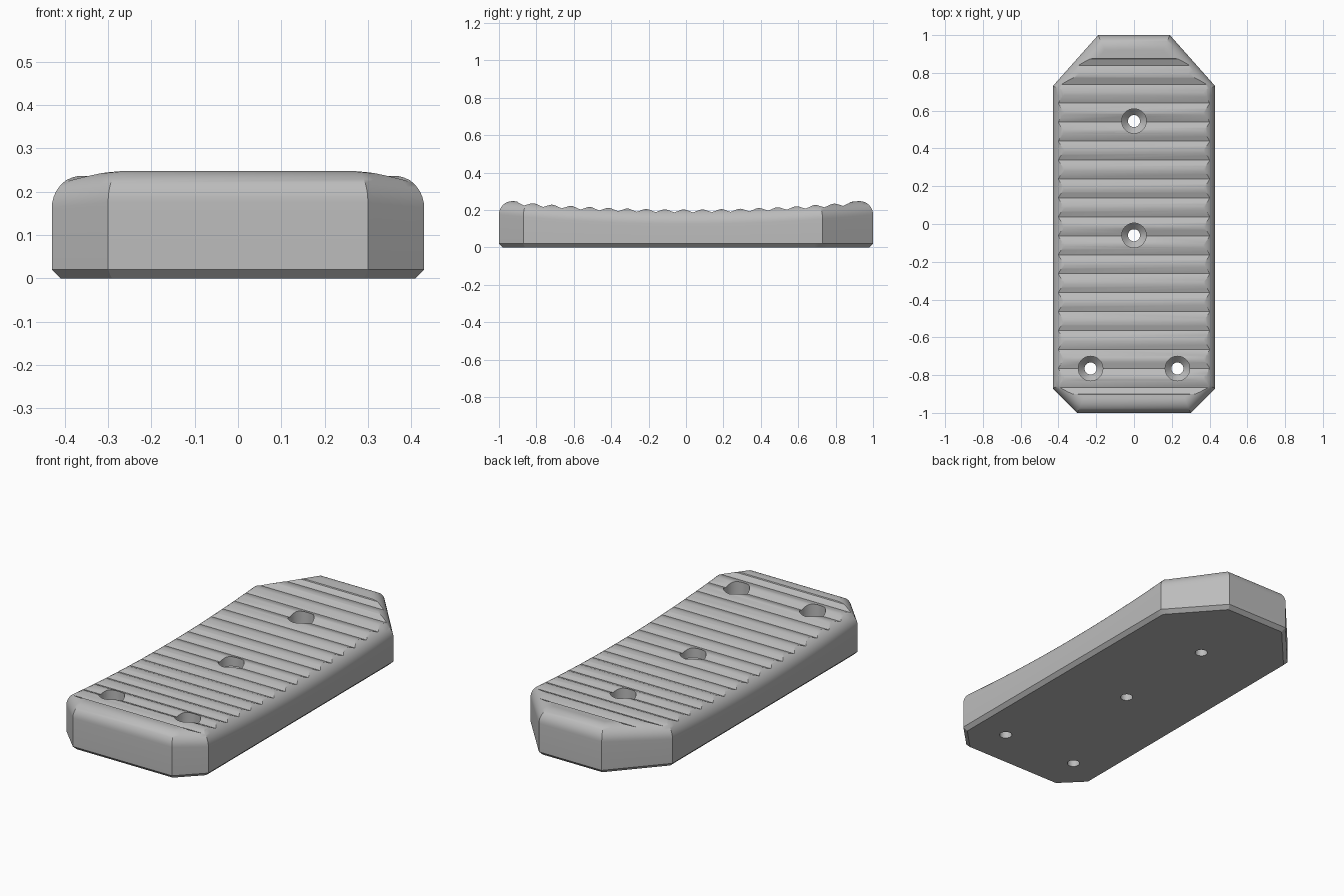
import bpy, bmesh, math
from mathutils import Vector

if "Cube" in bpy.data.objects:
    bpy.data.objects.remove(bpy.data.objects["Cube"], do_unlink=True)

grey = bpy.data.materials.new("Mid grey")
grey.use_nodes = True
grey.diffuse_color = (0.5, 0.5, 0.5, 1)
grey.node_tree.nodes["Principled BSDF"].inputs["Base Color"].default_value = (0.5, 0.5, 0.5, 1)

RADIUS = 0.08
CHAMFER = 0.02
CORNERS = [Vector(p) for p in ((0.30, -1), (0.43, -0.87), (0.43, 0.73), (0.19, 1))]
STEPS = (5, 40, 8)


def top_height(y):
    """Shallow dished top, lowest in the middle."""
    return 0.205 + 0.05 * y * y


def make_object(name, bm):
    bmesh.ops.recalc_face_normals(bm, faces=bm.faces)
    mesh = bpy.data.meshes.new(name)
    bm.to_mesh(mesh)
    bm.free()
    mesh.materials.append(grey)
    obj = bpy.data.objects.new(name, mesh)
    bpy.context.collection.objects.link(obj)
    return obj


def half_outline(d):
    """Right half of the eight-sided outline, inset by d and subdivided."""
    normals = [Vector((0, -1))]
    for a, b in zip(CORNERS, CORNERS[1:]):
        e = (b - a).normalized()
        normals.append(Vector((e.y, -e.x)))
    normals.append(Vector((0, 1)))
    pts = [p - d * (m + n) / (1 + m.dot(n))
           for p, m, n in zip(CORNERS, normals, normals[1:])]
    out = []
    for a, b, n in zip(pts, pts[1:], STEPS):
        out += [a.lerp(b, i / n) for i in range(n)]
    return out + [pts[-1]]


def bridge(bm, rings):
    for a, b in zip(rings, rings[1:]):
        n = len(a)
        for i in range(n):
            j = (i + 1) % n
            bm.faces.new((a[i], a[j], b[j], b[i]))


# Pad body: chamfered foot, straight walls, rounded rim, dished top
bm = bmesh.new()
levels = [(CHAMFER, lambda y: 0), (0, lambda y: CHAMFER)]
for k in range(11):
    a = math.pi / 2 * k / 10
    levels.append((RADIUS * (1 - math.cos(a)),
                   lambda y, a=a: top_height(y) - RADIUS * (1 - math.sin(a))))
rings = []
for inset, height in levels:
    right = half_outline(inset)
    left = [Vector((-p.x, p.y)) for p in reversed(right)]
    rings.append([bm.verts.new((p.x, p.y, height(p.y))) for p in right + left])
bridge(bm, rings)
bm.faces.new(rings[0])
cap = rings[-1]
for i in range(len(cap) // 2 - 1):
    bm.faces.new((cap[i], cap[i + 1], cap[-2 - i], cap[-1 - i]))
pad = make_object("grip_pad", bm)

# Ribbed envelope: side profile with a row of V grooves and rounded ridges
first, pitch, count = -0.865, 0.1003, 18
rib = ((-0.05, 0.002), (-0.042, 0.0027), (-0.034, 0.005), (0, 0.018),
       (0.034, 0.005), (0.042, 0.0027))
profile = [(-1.2, -0.1), (-1.2, 0.4), (first - 0.05, 0.4)]
for k in range(count):
    for dy, depth in rib:
        y = first + k * pitch + dy
        if (k == 0 and dy < -0.04) or (k == count - 1 and dy > 0.04):
            continue
        profile.append((y, top_height(y) - depth))
# The outermost flanks run up clear of the surface
y_end = first + (count - 1) * pitch
profile.insert(3, (first - 0.045, top_height(first) + 0.02))
profile += [(y_end + 0.045, top_height(y_end) + 0.02), (y_end + 0.05, 0.4),
            (1.2, 0.4), (1.2, -0.1)]
bm = bmesh.new()
ends = [[bm.verts.new((x, y, z)) for y, z in profile] for x in (-0.6, 0.6)]
bridge(bm, ends)
for end in ends:
    bm.faces.new(end)
cutters = [(make_object("rib_envelope", bm), 'INTERSECT')]

# Countersunk screw holes
for hx, hy in ((0, 0.545), (0, -0.06), (0.23, -0.765), (-0.23, -0.765)):
    bm = bmesh.new()
    circles = []
    for r, z in ((0.032, -0.1), (0.032, 0.115), (0.065, 0.15), (0.065, 0.4)):
        circles.append([bm.verts.new((hx + r * math.cos(t * math.tau / 32),
                                      hy + r * math.sin(t * math.tau / 32), z))
                        for t in range(32)])
    bridge(bm, circles)
    bm.faces.new(circles[0])
    bm.faces.new(circles[-1])
    cutters.append((make_object("screw_hole_cutter", bm), 'DIFFERENCE'))

# Cut the pad and remove the cutters
bpy.context.view_layer.objects.active = pad
pad.select_set(True)
for cutter, operation in cutters:
    cutter.hide_render = True
    mod = pad.modifiers.new("cut", 'BOOLEAN')
    mod.operation = operation
    mod.solver = 'EXACT'
    mod.object = cutter
    bpy.ops.object.modifier_apply(modifier=mod.name)
    bpy.data.objects.remove(cutter, do_unlink=True)

bpy.ops.object.select_all(action='DESELECT')
pad.select_set(True)
bpy.ops.object.shade_smooth_by_angle(angle=math.radians(30))
